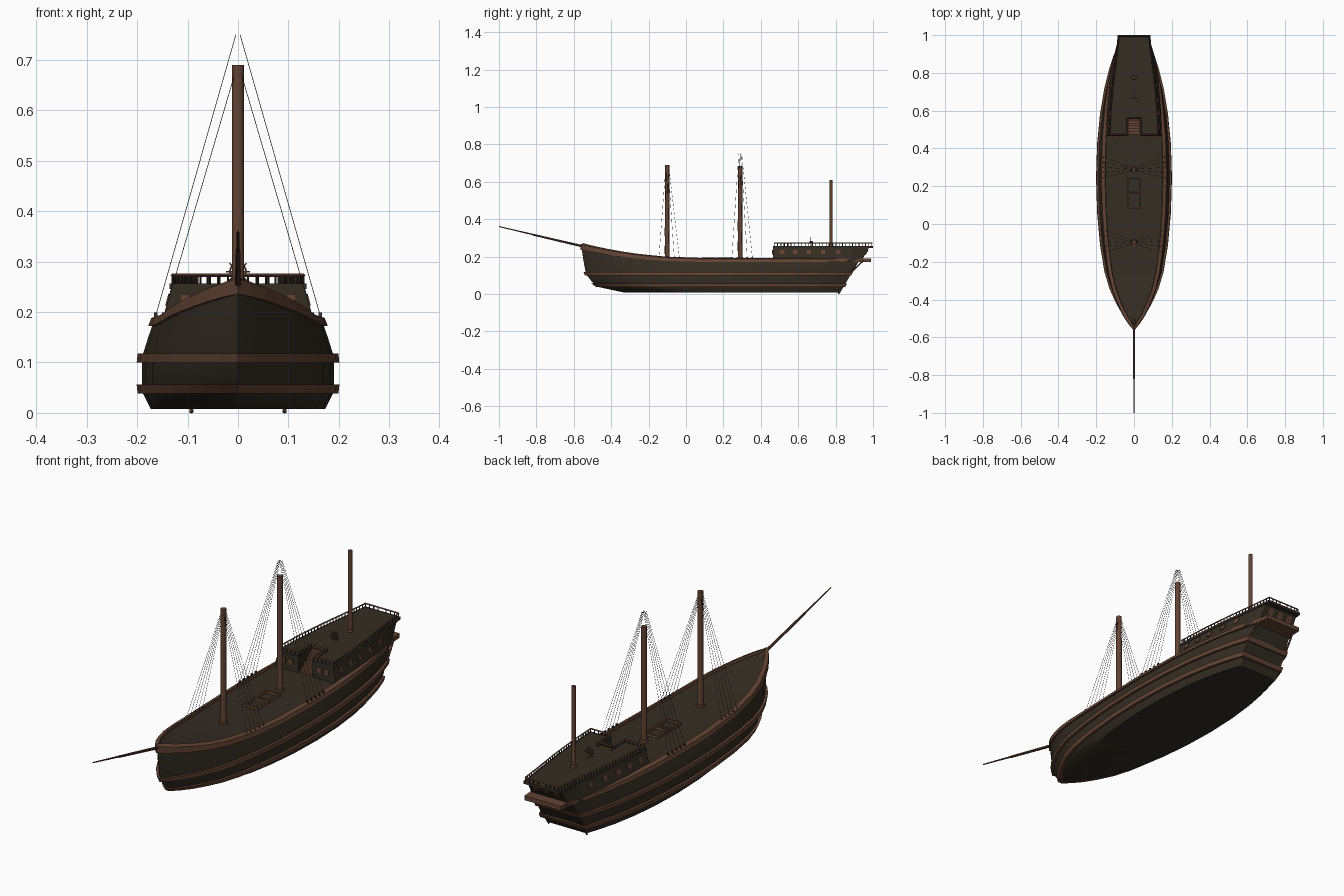
import bpy, bmesh, math
from mathutils import Vector as V

if "Cube" in bpy.data.objects:
    bpy.data.objects.remove(bpy.data.objects["Cube"])


def material(name, rgb):
    m = bpy.data.materials.new(name)
    m.diffuse_color = (*rgb, 1)
    m.use_nodes = True
    m.node_tree.nodes["Principled BSDF"].inputs["Base Color"].default_value = m.diffuse_color
    return m


DARK = material("dark_hull_wood", (0.034, 0.026, 0.017))
BROWN = material("brown_wood", (0.125, 0.057, 0.034))
ROPE = material("dark_rope", (0.02, 0.018, 0.016))


def finish(bm, name, mat, smooth=False):
    bmesh.ops.remove_doubles(bm, verts=bm.verts, dist=1e-5)
    bmesh.ops.recalc_face_normals(bm, faces=bm.faces)
    me = bpy.data.meshes.new(name)
    bm.to_mesh(me)
    bm.free()
    me.materials.append(mat)
    ob = bpy.data.objects.new(name, me)
    bpy.context.collection.objects.link(ob)
    if smooth:
        bpy.context.view_layer.objects.active = ob
        ob.select_set(True)
        bpy.ops.object.shade_smooth_by_angle(angle=math.radians(35))
        ob.select_set(False)
    return ob


def strut(bm, a, b, r, r2=None, n=6):
    a, b = V(a), V(b)
    d = b - a
    mx = d.to_track_quat('Z', 'Y').to_matrix().to_4x4()
    mx.translation = (a + b) / 2
    bmesh.ops.create_cone(bm, cap_ends=True, segments=n, radius1=r,
                          radius2=r if r2 is None else r2, depth=d.length, matrix=mx)


def box(bm, c, s):
    vs = bmesh.ops.create_cube(bm, size=1)["verts"]
    for v in vs:
        v.co = V((v.co[i] * s[i] + c[i] for i in range(3)))


def loft(bm, rings, closed=False, caps=True):
    rs = [[bm.verts.new(p) for p in r] for r in rings]
    n = len(rs[0])
    for i in range(len(rs) if closed else len(rs) - 1):
        a, b = rs[i], rs[(i + 1) % len(rs)]
        for k in range(n):
            bm.faces.new((a[k], a[(k + 1) % n], b[(k + 1) % n], b[k]))
    if caps and not closed:
        bm.faces.new(rs[0])
        bm.faces.new(rs[-1])


def interp(table, x):
    for (x0, *p), (x1, *q) in zip(table, table[1:]):
        if x <= x1:
            f = (x - x0) / (x1 - x0)
            return [a + (b - a) * f for a, b in zip(p, q)]
    return list(table[-1][1:])


# Hull form: plan shape along length, and (z, bow y, stern y, half width) per level
PLAN = [(0, 0), (.02, .13), (.05, .30), (.09, .47), (.14, .64), (.2, .77), (.3, .89), (.42, .97),
        (.55, 1), (.68, .97), (.79, .89), (.88, .78), (.95, .65), (1, .54)]
LEVELS = [(.008, -.33, .82, .173), (.038, -.47, .843, .188), (.056, -.495, .852, .19),
          (.1, -.53, .875, .19), (.118, -.537, .885, .188), (.15, -.55, .905, .178),
          (.184, -.56, .93, .166)]


def hull_point(t, z, side=1):
    y0, y1, w = interp(LEVELS, z)
    lift = .078 * max(0, 1 - t / .42) ** 2 * max(0, (z - .118) / .066)
    return V((side * w * interp(PLAN, t)[0], y0 + (y1 - y0) * t, z + lift))


bm = bmesh.new()
loft(bm, [[hull_point(t, l[0], -1) for l in LEVELS] + [hull_point(t, l[0]) for l in reversed(LEVELS)]
          for t, _ in PLAN], caps=False)
bm.verts.ensure_lookup_table()
bm.faces.new(list(bm.verts)[-2 * len(LEVELS):])
finish(bm, "hull", DARK, True)


# Bands wrapping the hull; section points are (height on hull, outward offset, extra z)
def band(name, section):
    ts = [p[0] for p in PLAN]
    rings = []
    path = [(t, -1) for t in reversed(ts)] + [(t, 1) for t in ts[1:]]
    n = len(path)
    for i, (t, s) in enumerate(path):
        ring = []
        for z, off, dz in section:
            p = hull_point(t, z, s)
            a, b = (hull_point(path[j % n][0], z, path[j % n][1]) for j in (i - 1, i + 1))
            e1, e2 = (p - a).xy.normalized(), (b - p).xy.normalized()
            d = (e1 + e2).normalized()
            ring.append(p + V((d.y, -d.x, 0)) * off + V((0, 0, dz)))
        rings.append(ring)
    b = bmesh.new()
    loft(b, rings, closed=True)
    finish(b, name, BROWN)


band("lower_wale", [(.038, -.004, 0), (.038, .011, 0), (.056, .011, 0), (.056, -.004, 0)])
band("upper_wale", [(.1, -.004, 0), (.1, .011, 0), (.118, .011, 0), (.118, -.004, 0)])
band("top_rail", [(.172, -.002, 0), (.172, .008, 0), (.184, .006, .004), (.184, -.012, .010), (.184, -.014, 0)])

# Stern ledge and corner posts
bm = bmesh.new()
loft(bm, [[(-w, y, .17), (w, y, .17), (w, y, .189), (-w, y, .189)]
          for y, w in ((.80, .125), (.9, .103), (.95, .09), (.99, .088))])
finish(bm, "stern_ledge", BROWN)
bm = bmesh.new()
for s in (-1, 1):
    strut(bm, (s * .092, .815, .001), (s * .103, .885, .118), .004)
    strut(bm, (s * .103, .885, .118), (s * .088, .95, .18), .004)
finish(bm, "stern_corner_posts", BROWN)

# Cabin: y at foot, y at top, half width at foot and top
CABIN = [(.465, .465, .153, .132), (.6, .6, .148, .126), (.75, .75, .134, .112),
         (.88, .89, .112, .094), (.935, .98, .088, .082)]
bm = bmesh.new()
loft(bm, [[(-a, y, .172), (a, y, .172), (b, y2, .25), (-b, y2, .25)] for y, y2, a, b in CABIN])
cabin = finish(bm, "cabin", DARK)
bm = bmesh.new()
deck = [(y2 if i < 4 else 1, b + .004) for i, (_, y2, _, b) in enumerate(CABIN)]
loft(bm, [[(-w, y, .246), (w, y, .246), (w, y, .257), (-w, y, .257)] for y, w in deck])
poop = finish(bm, "poop_deck", DARK)

# Stairwell cut and steps
bm = bmesh.new()
box(bm, (0, .505, .25), (.068, .12, .136))
cutter = finish(bm, "stairwell_cutter", DARK)
cutter.hide_render = True
cutter.hide_viewport = True
for ob in (cabin, poop):
    m = ob.modifiers.new("stairwell", 'BOOLEAN')
    m.object = cutter
    m.operation = 'DIFFERENCE'
    m.solver = 'EXACT'
bm = bmesh.new()
for i in range(6):
    h = .012 * (i + 1)
    box(bm, (0, .482 + .0145 * i, .182 + h / 2), (.066, .0145, h))
finish(bm, "steps", BROWN)

# Cabin windows on both sides, front and stern
bm = bmesh.new()
for y in (.515, .585, .655, .735, .815):
    for s in (-1, 1):
        pts = []
        for dy, z in ((-.012, .213), (.012, .213), (.012, .236), (-.012, .236)):
            _, a, b = interp(CABIN, y + dy)
            pts.append(V((s * (a + (b - a) * (z - .172) / .078), y + dy, z)))
        loft(bm, [[p + V((s * o, 0, 0)) for p in pts] for o in (-.002, .004)])
for x in (-.105, -.07, .07, .105):
    box(bm, (x, .464, .224), (.02, .006, .024))
for x in (-.05, 0, .05):
    loft(bm, [[(x + u, .935 + .045 * (z - .172) / .078 + o, z) for u, z in
               ((-.014, .208), (.014, .208), (.014, .236), (-.014, .236))] for o in (-.002, .004)])
finish(bm, "cabin_windows", BROWN)

# Poop railing with balusters, leaving a gap at the steps
side = [(w - .006, y) for y, w in deck[:-1]] + [(deck[-1][1] - .006, .994)]
side[0] = (side[0][0], .472)
half = [(.037, .56), (.037, .472)] + side + [(0, .994)]
bm = bmesh.new()
rb = bmesh.new()
for s in (-1, 1):
    for (x0, y0), (x1, y1) in zip(half, half[1:]):
        a, b = V((s * x0, y0, .273)), V((s * x1, y1, .273))
        strut(rb, a, b, .0035, n=4)
        k = max(1, round((b - a).length / .018))
        for i in range(k):
            p = a.lerp(b, i / k)
            strut(bm, p - V((0, 0, .018)), p, .0022, n=5)
strut(rb, (-.037, .56, .273), (.037, .56, .273), .0035, n=4)
finish(bm, "poop_balusters", DARK)
finish(rb, "poop_handrail", BROWN)

# Steering wheel
bm = bmesh.new()
c = V((0, .665, .28))
N = 12
rim = [c + V((math.cos(i * math.tau / N), 0, math.sin(i * math.tau / N))) * .016 for i in range(N)]
for i in range(N):
    strut(bm, rim[i], rim[(i + 1) % N], .002, n=5)
for i in range(4):
    d = V((math.cos(i * math.pi / 4), 0, math.sin(i * math.pi / 4))) * .024
    strut(bm, c - d, c + d, .0015, n=5)
strut(bm, c - V((0, .006, 0)), c + V((0, .012, 0)), .004)
box(bm, (0, .676, .268), (.012, .008, .026))
finish(bm, "steering_wheel", BROWN)

# Masts with deck collars
for name, y, z0, z1, r in (("fore_mast", -.1, .18, .69, .0125), ("main_mast", .29, .175, .685, .0125),
                           ("mizzen_mast", .775, .25, .61, .009)):
    bm = bmesh.new()
    strut(bm, (0, y, z0), (0, y, z1), r, r * .95, 16)
    strut(bm, (0, y, z0), (0, y, z0 + .018), r * 1.5, r * 1.35, 16)
    finish(bm, name, BROWN, True)

# Bowsprit
bm = bmesh.new()
strut(bm, (0, -.5, .243), (0, -.82, .318), .0065, .005, 10)
strut(bm, (0, -.8, .314), (0, -1, .361), .004, .0025, 10)
finish(bm, "bowsprit", BROWN, True)

# Deck hatches
bm = bmesh.new()
for y in (.122, .205):
    for s in (-1, 1):
        box(bm, (s * .032, y, .189), (.007, .078, .014))
        box(bm, (0, y + s * .0355, .189), (.064, .007, .014))
finish(bm, "deck_hatch_frames", BROWN)

# Shrouds and their rail blocks
bm = bmesh.new()
bb = bmesh.new()
for y, top, w in ((-.1, .68, .147), (.29, .75, .163)):
    for i in range(5):
        dy = -.055 + .0275 * i
        for s in (-1, 1):
            foot = V((s * w, y + dy + .01, .193))
            strut(bm, foot, (s * .004, y + dy * .15, top), .0007, n=3)
            box(bb, foot, (.007, .007, .012))
finish(bm, "shrouds", ROPE)
finish(bb, "shroud_blocks", DARK)
